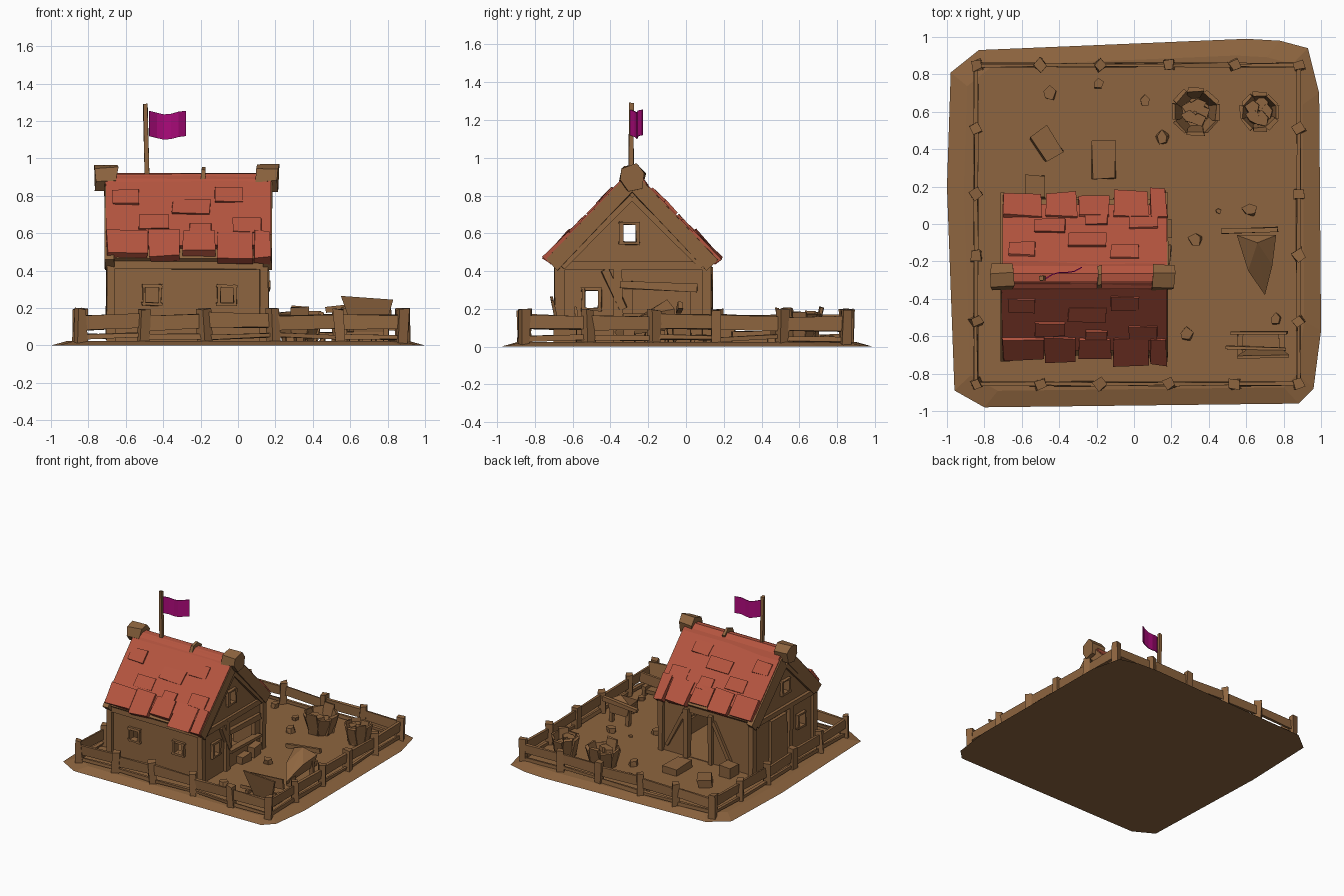
import bpy, bmesh, math, random
from mathutils import Vector, Euler

if "Cube" in bpy.data.objects:
    bpy.data.objects.remove(bpy.data.objects["Cube"])

random.seed(4)

def material(name, rgb):
    m = bpy.data.materials.new(name)
    m.diffuse_color = (*rgb, 1)
    m.use_nodes = True
    m.node_tree.nodes["Principled BSDF"].inputs["Base Color"].default_value = m.diffuse_color
    return m

WOOD = material("brown", (0.27, 0.13, 0.05))
RED = material("roof_red", (0.46, 0.09, 0.05))
PINK = material("flag_magenta", (0.42, 0.003, 0.2))

def finish(name, bm, mat, jitter=0.0):
    for v in bm.verts:
        v.co += Vector([random.uniform(-jitter, jitter) for _ in range(3)])
        v.co.z = max(v.co.z, 0)
    bmesh.ops.recalc_face_normals(bm, faces=bm.faces)
    me = bpy.data.meshes.new(name)
    bm.to_mesh(me)
    bm.free()
    me.materials.append(mat)
    ob = bpy.data.objects.new(name, me)
    bpy.context.collection.objects.link(ob)
    return ob

def box(name, c, s, rot=(0, 0, 0), mat=WOOD, jitter=0.004):
    bm = bmesh.new()
    bmesh.ops.create_cube(bm, size=1)
    e = Euler(rot)
    for v in bm.verts:
        w = Vector((v.co.x * s[0], v.co.y * s[1], v.co.z * s[2]))
        w.rotate(e)
        v.co = w + Vector(c)
    return finish(name, bm, mat, jitter)

def beam(name, a, b, w, h, mat=WOOD, jitter=0.004):
    """Box-section timber running from point a to point b."""
    a, b = Vector(a), Vector(b)
    d = b - a
    rot = (0, -math.atan2(d.z, math.hypot(d.x, d.y)), math.atan2(d.y, d.x))
    return box(name, (a + b) / 2, (d.length, w, h), rot, mat, jitter)

def prism(name, yz, x0, x1, mat=WOOD, jitter=0.0):
    """Y-Z profile extruded along x."""
    bm = bmesh.new()
    f = bm.faces.new([bm.verts.new((x0, y, z)) for y, z in yz])
    r = bmesh.ops.extrude_face_region(bm, geom=[f])
    for v in r["geom"]:
        if isinstance(v, bmesh.types.BMVert):
            v.co.x = x1
    return finish(name, bm, mat, jitter)

def hull(name, pts, mat=WOOD):
    bm = bmesh.new()
    for p in pts:
        bm.verts.new(p)
    r = bmesh.ops.convex_hull(bm, input=bm.verts)
    bmesh.ops.delete(bm, geom=list({g for g in r["geom_interior"] if isinstance(g, bmesh.types.BMVert)}), context='VERTS')
    return finish(name, bm, mat)

def rock(name, x, y, r, h):
    return hull(name, [(x + r * random.uniform(.5, 1) * math.cos(a), y + r * random.uniform(.5, 1) * math.sin(a), z)
                       for z in (0.01, h) for a in (0.3, 1.6, 2.9, 4.1, 5.3)])

# ground slab
outline = [(-.98, .81), (-.83, .93), (.6, .99), (.78, .98), (.93, .94), (.99, .7), (.97, -.4), (1, -.57),
           (.96, -.88), (.88, -.96), (-.8, -.98), (-.96, -.89), (-1, .2)]
hull("ground", [(x, y, 0) for x, y in outline] + [(x * .91, y * .91, .025) for x, y in outline])

# fence
PX = [-.84, -.5, -.18, .19, .54, .88]
PY = [-.855, -.52, -.17, .16, .51, .85]
corners = [[(x, -.855) for x in PX], [(x, .85) for x in PX], [(-.845, y) for y in PY], [(.88, y) for y in PY]]
done = set()
for side, posts in enumerate(corners):
    for x, y in posts:
        if (round(x, 1), round(y, 1)) not in done:
            done.add((round(x, 1), round(y, 1)))
            box("fence_post", (x, y, .1), (.052, .052, .19), (0, random.uniform(-.06, .06), random.uniform(0, .8)), jitter=.007)
    for a, b in zip(posts, posts[1:]):
        j = lambda: random.uniform(-.012, .012)
        beam("fence_upper_rail", (*a, .125 + j()), (*b, .125 + j()), .02, .075, jitter=.005)
        beam("fence_lower_rail", (*a, .05 + j()), (*b, .045 + j()), .02, .025, jitter=.005)

# hollow house walls with cut openings
X0, X1, Y0, Y1, YC = -.68, .14, -.67, .11, -.285
walls = prism("house_walls", [(Y0, .015), (Y1, .015), (Y1, .45), (YC, .83), (Y0, .45)], X0, X1)
cutters = [prism("cut_inside", [(Y0 + .035, .03), (Y1 - .035, .03), (Y1 - .035, .43), (YC, .77), (Y0 + .035, .43)],
                 X0 + .035, X1 - .035)]
windows = [(-.46, Y0, .27, 'y'), (-.06, Y0, .27, 'y'), (X1, -.5, .25, 'x'), (X0, -.5, .25, 'x'), (X1, -.3, .6, 'x'), (X0, -.3, .6, 'x')]
for x, y, z, ax in windows:
    s = (.07, .12, .08) if ax == 'y' else (.12, .07, .09)
    cutters.append(box("cut_window", (x, y, z), s, jitter=0))
cutters.append(box("cut_counter", (X1, -.13, .23), (.12, .3, .15), jitter=0))
cutters.append(box("cut_doorway", (-.2, Y1, .21), (.2, .12, .36), jitter=0))
for c in cutters:
    m = walls.modifiers.new("cut", 'BOOLEAN')
    m.operation, m.solver, m.object = 'DIFFERENCE', 'EXACT', c
dg = bpy.context.evaluated_depsgraph_get()
cut = bpy.data.meshes.new_from_object(walls.evaluated_get(dg))
walls.modifiers.clear()
walls.data = cut
for c in cutters:
    bpy.data.objects.remove(c)

# window frames
for x, y, z, ax in windows:
    out = .008 * (1 if (x == X1) else -1)
    for s in (-1, 1):
        if ax == 'y':
            box("window_frame", (x + s * .043, y - .008, z), (.016, .03, .11))
            box("window_frame", (x, y - .008, z + s * .048), (.11, .03, .016))
        else:
            box("window_frame", (x + out, y + s * .043, z), (.03, .016, .12))
            box("window_frame", (x + out, y, z + s * .053), (.03, .11, .016))

# corner posts, wall plates and braces
for x in (X0, X1):
    o = .012 if x == X1 else -.012
    for y in (Y0, -.36, Y1):
        box("wall_post", (x, y, .22), (.045, .05, .42))
    beam("gable_tie_beam", (x, Y0, .43), (x, Y1, .43), .05, .04)
    for s in (-1, 1):
        beam("gable_rafter", (x + o, YC, .79), (x + o, YC + s * .37, .42), .035, .03)
beam("counter_shelf", (.15, -.33, .165), (.15, .06, .155), .06, .025)
beam("counter_lintel", (.15, -.35, .33), (.15, .06, .31), .04, .04)
beam("gable_brace", (.15, -.33, .2), (.15, -.43, .41), .03, .04)
box("gable_door", (-.69, -.2, .21), (.03, .2, .36))
for x, y, h in ((.15, -.02, .11), (.15, -.16, .08)):
    box("stone_block", (x, y, h / 2), (.09, .1, h), jitter=.01)
for x in (-.31, -.09):
    box("door_post", (x, Y1 + .005, .22), (.04, .05, .4))
for x, s in ((-.31, -1), (-.09, 1)):
    beam("wall_brace", (x + s * .18, Y1 + .01, .08), (x + s * .02, Y1 + .01, .38), .03, .03)
beam("front_wall_plate", (X0, Y0, .43), (X1, Y0, .43), .04, .04)

# roof: timber layer, red sheet, staggered shingles and gable boards on both slopes
n = Vector((.72, .69))
down = Vector((.69, -.725))
top = Vector((.03, .91))
def slope(s, d, off):
    p = top + down * d + n * off
    return (YC + s * p.x, p.y)
def slab(name, s, d0, d1, o0, o1, x0, x1, mat, jitter=0.004):
    return prism(name, [slope(s, d0, o0), slope(s, d1, o0), slope(s, d1, o1), slope(s, d0, o1)], x0, x1, mat, jitter)
for s in (-1, 1):
    slab("roof_underlayer", s, 0, .59, -.07, -.025, -.68, .15, WOOD, 0)
    slab("roof_sheet", s, 0, .52, -.03, .003, -.705, .175, RED, .003)
    edges = [-.71, -.48, -.3, -.12, .08, .18]
    for a, b in zip(edges, edges[1:]):
        slab("eave_shingle", s, .42, .6 + random.uniform(-.03, .03), -.04, .016, a + .008, b - .008, RED, .009)
    for x, d, w in ((-.6, .12, .14), (-.25, .19, .2), (-.05, .1, .15), (-.45, .3, .16), (.05, .33, .15), (-.2, .36, .12)):
        slab("raised_shingle", s, d, d + .1, -.01, .014, x - w / 2, x + w / 2, RED, .005)
    for x0, x1 in ((-.712, -.66), (.135, .182)):
        slab("gable_board", s, -.03, .615, -.085, -.003, x0, x1, WOOD, .004)

# ridge cover, log ends and binding
def hexa(r, rot=.26):
    return [(YC + r * math.cos(rot + i * math.pi / 3), .895 + r * math.sin(rot + i * math.pi / 3)) for i in range(6)]
prism("ridge_cover", [(YC - .085, .85), (YC - .06, .89), (YC - .02, .92), (YC + .02, .92), (YC + .06, .89), (YC + .085, .85)],
      -.7, .17, RED, .004)
prism("ridge_log_left", hexa(.075), -.765, -.645, WOOD, .008)
prism("ridge_log_right", hexa(.072), .1, .215, WOOD, .008)
prism("ridge_binding", hexa(.062), -.195, -.17, WOOD, .006)

# flag
beam("flagpole", (-.485, -.29, .88), (-.495, -.29, 1.29), .026, .026, jitter=.003)
bm = bmesh.new()
rows = []
for i in range(6):
    t = i / 5
    x, y = -.475 + .195 * t, -.29 + .065 * t + .012 * math.sin(t * 6)
    rows.append([bm.verts.new((x, y, z + .01 * math.sin(t * 6 + 2))) for z in (1.11, 1.245)])
for a, b in zip(rows, rows[1:]):
    bm.faces.new((a[0], b[0], b[1], a[1]))
flag = finish("flag", bm, PINK)
flag.modifiers.new("thickness", 'SOLIDIFY').thickness = .006

# two open baskets with staves and filling
for name, x, y, r in (("large_basket", .33, .6, .13), ("small_basket", .67, .6, .105)):
    for i in range(8):
        a = i * math.pi / 4
        ca, sa = math.cos(a), math.sin(a)
        h = random.uniform(.16, .21)
        beam(name + "_stave", (x + .6 * r * ca, y + .6 * r * sa, .02), (x + .9 * r * ca, y + .9 * r * sa, h), r * .68, .018, jitter=.006) \
            .rotation_euler = (0, 0, 0)
    for i in range(5):
        a = i * 1.256
        rock(name + "_filling", x + .04 * math.cos(a), y + .04 * math.sin(a), .05, random.uniform(.12, .17))

# plough-like cart: crossbar, tapering body and supports
hull("cart_body", [(.55, -.06, .2), (.76, -.06, .2), (.58, -.06, .1), (.73, -.06, .1), (.61, -.25, .16),
                   (.74, -.22, .17), (.7, -.38, .08), (.69, -.36, .05), (.66, -.1, .25)])
beam("cart_crossbar", (.47, -.04, .19), (.77, -.03, .22), .03, .03)
for x in (.58, .73):
    beam("cart_leg", (x, -.08, .02), (x, -.09, .18), .03, .03)
box("cart_stand", (.69, -.3, .05), (.05, .06, .1))

# trough of sloping boards
hull("trough_front", [(.55, -.72, .265), (.83, -.715, .245), (.62, -.68, .07), (.78, -.68, .07), (.55, -.705, .265), (.83, -.7, .245), (.62, -.66, .07), (.78, -.66, .07)])
beam("trough_back", (.52, -.58, .15), (.82, -.58, .17), .015, .08)
box("trough_base", (.68, -.64, .06), (.24, .1, .03))
beam("trough_rail", (.49, -.66, .1), (.81, -.67, .12), .02, .025)
for x in (.57, .79):
    box("trough_leg", (x, -.64, .05), (.03, .12, .1))

# steps, blocks and scattered stones
box("back_step", (-.16, .345, .04), (.13, .21, .08), jitter=.008)
box("side_step", (-.53, .2, .055), (.1, .12, .11), jitter=.006)
box("leaning_stone", (-.47, .42, .045), (.11, .16, .08), (.1, .15, .6), jitter=.015)
for x, y, r in ((-.45, .7, .05), (-.19, .75, .045), (.06, .66, .035), (.15, .46, .05), (.45, .07, .02), (.62, .08, .05),
                (.33, -.08, .045), (.28, -.59, .045), (.76, -.51, .04)):
    rock("stone", x, y, r, r * .9 + .02)
